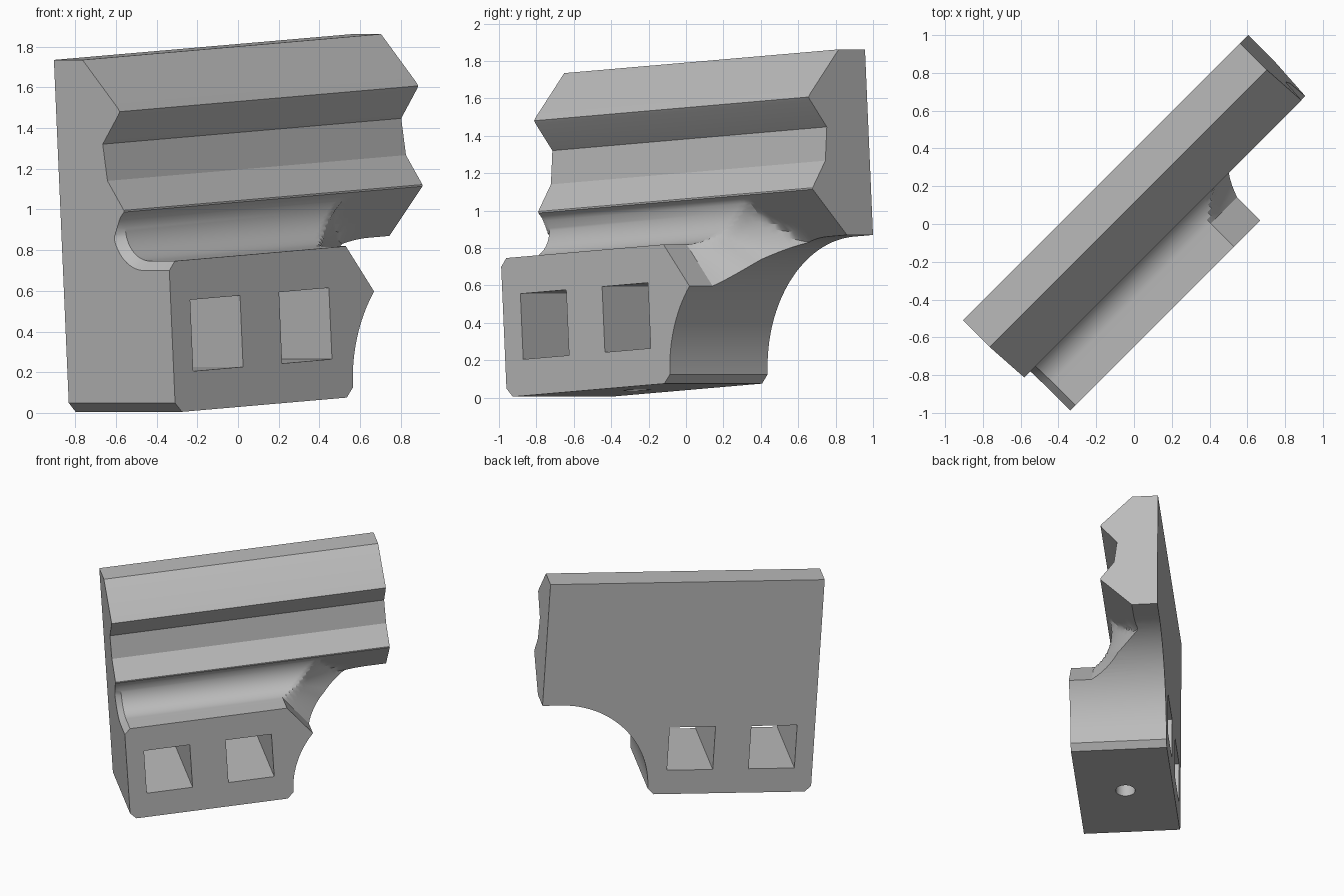
import bpy, bmesh
from math import sin, cos, radians, sqrt
from mathutils import Vector

old = bpy.data.objects.get("Cube")
if old:
    bpy.data.objects.remove(old)

# Local frame: U along the rail, N towards its face, W up the rail
TILT = radians(3.5)
H = Vector((sqrt(0.5), sqrt(0.5), 0))
U = H * cos(TILT) + Vector((0, 0, sin(TILT)))
W = -H * sin(TILT) + Vector((0, 0, cos(TILT)))
N = Vector((sqrt(0.5), -sqrt(0.5), 0))

grey = bpy.data.materials.new("light grey")
grey.use_nodes = True
COLOUR = (0.5, 0.5, 0.5, 1)
grey.diffuse_color = COLOUR
grey.node_tree.nodes["Principled BSDF"].inputs["Base Color"].default_value = COLOUR


def loft(name, sections):
    """Closed solid through equal-length rings of (u, n, w) points."""
    bm = bmesh.new()
    rings = [[bm.verts.new(U * u + N * n + W * w) for u, n, w in s] for s in sections]
    for a, b in zip(rings, rings[1:]):
        for i in range(len(a)):
            j = (i + 1) % len(a)
            bm.faces.new((a[i], a[j], b[j], b[i]))
    bm.faces.new(rings[0])
    bm.faces.new(rings[-1])
    bmesh.ops.recalc_face_normals(bm, faces=bm.faces)
    mesh = bpy.data.meshes.new(name)
    bm.to_mesh(mesh)
    bm.free()
    mesh.materials.append(grey)
    obj = bpy.data.objects.new(name, mesh)
    bpy.context.collection.objects.link(obj)
    return obj


def combine(target, tool, operation="DIFFERENCE"):
    bpy.context.view_layer.objects.active = target
    mod = target.modifiers.new("cut", "BOOLEAN")
    mod.operation, mod.solver, mod.object = operation, "EXACT", tool
    bpy.ops.object.modifier_apply(modifier=mod.name)
    bpy.data.objects.remove(tool)


# Jaw cross-section: ridged gripping face above a thick foot
section = [(-0.279, 0.0), (0.46, 0.0), (0.46, 1.0), (0.162, 1.0), (0.162, 1.052),
           (0.152, 1.066), (0.057, 1.197), (0.035, 1.378), (0.153, 1.522),
           (0.163, 1.538), (0.153, 1.553), (-0.08, 1.793), (-0.279, 1.793)]
body = loft("clamp_jaw", [[(u, n, w) for n, w in section] for u in (-1.0, 1.3)])

# Side outline: bevelled foot and a large quarter-round cutout
R, ARC_U, ARC_W = 0.695, 1.041, 0.104
outline = [(-0.893, 1.9), (-0.893, 0.104), (-0.848, 0.057), (0.30, 0.057)]
for i in range(33):
    a = radians(180 - 90 * i / 32)
    outline.append((ARC_U + R * cos(a), ARC_W + R * sin(a)))
outline += [(1.186, 0.799), (1.186, 1.9)]
combine(body, loft("side_outline", [[(u, n, w) for u, w in outline] for n in (-0.5, 0.7)]),
        "INTERSECT")

# Rounded relief groove under the lower lip, flaring out at both ends
CN, CW, RADIUS, LIP = 0.285, 0.96, 0.16, 0.146


def groove_ring(u):
    ring = []
    for i in range(28):
        deg = 135 + 5 * i
        back = 270 - deg
        slope = max(0.8, 1.28 - 0.012 * back)
        r = RADIUS + slope * max(0, u - 0.339 - 0.003 * back) + 1.05 * max(0, -0.851 - u)
        toward_lip = cos(radians(back - 135))
        if toward_lip > 0.01:
            r = min(r, LIP / toward_lip)
        ring.append((u, CN + r * cos(radians(deg)), CW + r * sin(radians(deg))))
    rise = CW - CN + LIP * sqrt(2)
    return ring + [(u, 1.0, ring[-1][2]), (u, 1.0, 1.0 + rise)]


stations = [-0.95, -0.851] + [0.339 + 0.03 * i for i in range(31)]
combine(body, loft("groove_cutter", [groove_ring(u) for u in stations]))

# Two square windows straight through the foot
for u in (-0.757, -0.138):
    square = [(u, 0.252), (u + 0.347, 0.252), (u + 0.347, 0.603), (u, 0.603)]
    combine(body, loft("window_cutter", [[(a, n, w) for a, w in square] for n in (-0.5, 0.7)]))

# Screw hole in the underside
circle = [radians(15 * i) for i in range(24)]
combine(body, loft("hole_cutter", [[(-0.273 + 0.075 * cos(a), 0.09 + 0.075 * sin(a), w)
                                    for a in circle] for w in (-0.1, 0.55)]))

bpy.ops.object.select_all(action="DESELECT")
body.select_set(True)
bpy.context.view_layer.objects.active = body
bpy.ops.object.shade_smooth_by_angle(angle=radians(25))
